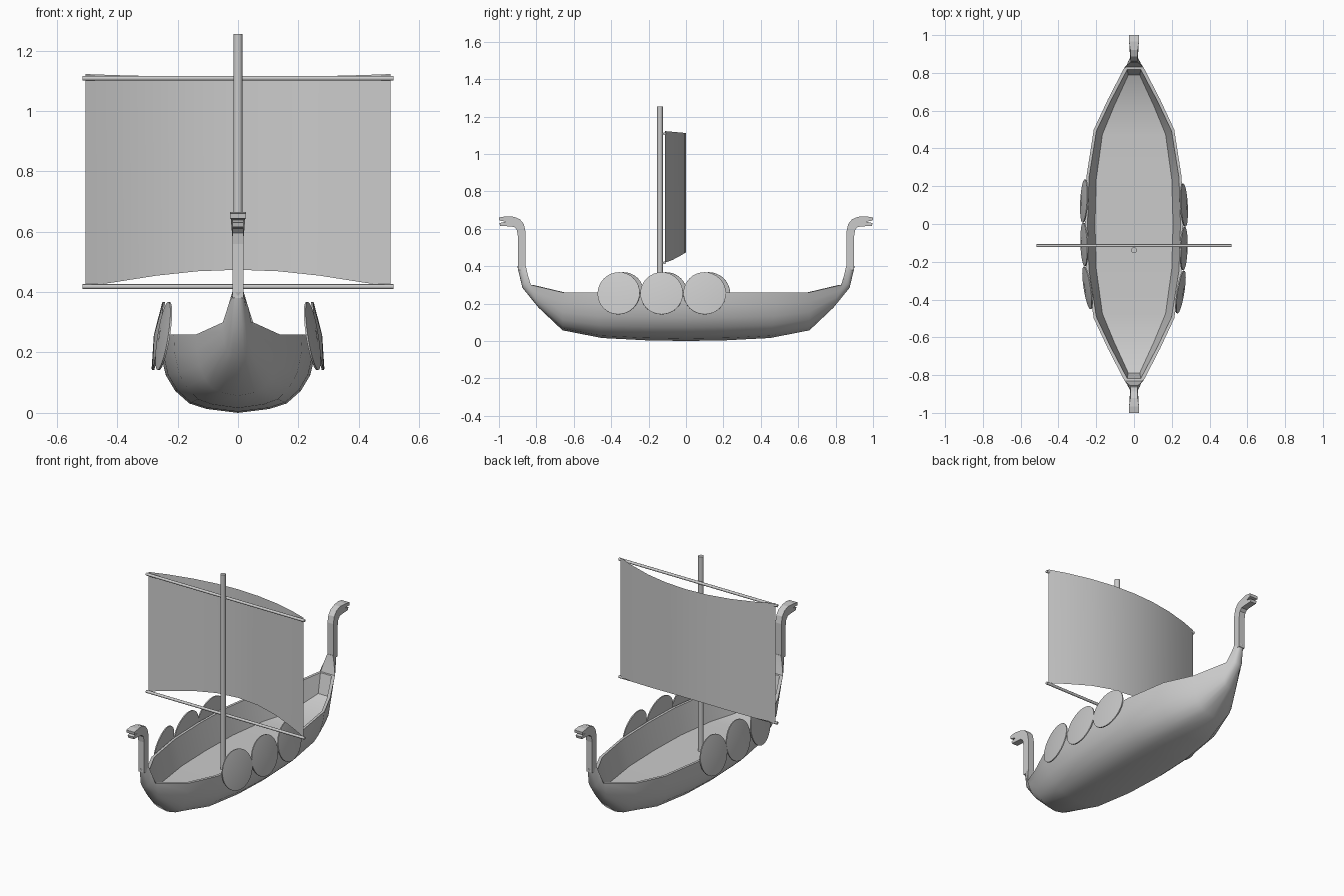
import bpy, bmesh, math
from mathutils import Matrix, Vector

if "Cube" in bpy.data.objects:
    bpy.data.objects.remove(bpy.data.objects["Cube"])


def make(name, verts, faces, smooth=None):
    me = bpy.data.meshes.new(name)
    me.from_pydata(verts, [], faces)
    bm = bmesh.new()
    bm.from_mesh(me)
    bmesh.ops.remove_doubles(bm, verts=bm.verts, dist=1e-5)
    bmesh.ops.recalc_face_normals(bm, faces=bm.faces)
    bm.to_mesh(me)
    bm.free()
    ob = bpy.data.objects.new(name, me)
    bpy.context.collection.objects.link(ob)
    if smooth:
        bpy.ops.object.select_all(action='DESELECT')
        ob.select_set(True)
        bpy.context.view_layer.objects.active = ob
        bpy.ops.object.shade_smooth_by_angle(angle=math.radians(smooth))
    return ob


def pole(name, a, b, r, sides=12):
    a, b = Vector(a), Vector(b)
    rot = (b - a).to_track_quat('Z', 'Y')
    ring = [rot @ Vector((r * math.cos(t), r * math.sin(t), 0))
            for t in (i * math.tau / sides for i in range(sides))]
    verts = [a + v for v in ring] + [b + v for v in ring]
    faces = [(i, (i + 1) % sides, (i + 1) % sides + sides, i + sides) for i in range(sides)]
    faces += [tuple(range(sides)), tuple(range(sides, 2 * sides))]
    return make(name, verts, faces, 40)


# Hull: stations of (rim x, y, z, keel y, z, floor z), mirrored fore and aft
half = [(.26, 0, .26, 0, 0, .11), (.252, .25, .26, .22, .004, .11),
        (.213, .5, .26, .45, .016, .11), (.138, .66, .26, .66, .057, .12),
        (.05, .83, .30, .79, .18, .19), (.034, .845, .35, .875, .285, 0),
        (.019, .856, .40, .902, .40, 0)]
stations = [(s[0], -s[1], s[2], -s[3], s[4], s[5]) for s in half[:0:-1]] + half
shape = [(1, 1), (.985, .75), (.92, .48), (.8, .28), (.62, .12), (.4, .05), (0, 0)]


def section(s):
    x, y, z, ky, kz, _ = s
    right = [Vector((x * fx, ky + (y - ky) * f, kz + (z - kz) * f)) for fx, f in shape]
    return right + [Vector((-v.x, v.y, v.z)) for v in right[-2::-1]]


def interior(s):
    x, y, z, _, _, fz = s
    xi = x - .014
    yi = y * .985
    right = [Vector((x, y, z)), Vector((xi, yi, z)), Vector((xi * .84, y * .95, fz))]
    return right + [Vector((-v.x, v.y, v.z)) for v in right[::-1]]


def loft(rows, verts, faces):
    base, n = len(verts), len(rows[0])
    for r in rows:
        verts.extend(r)
    for i in range(len(rows) - 1):
        for j in range(n - 1):
            k = base + i * n + j
            faces.append((k, k + 1, k + n + 1, k + n))


verts, faces = [], []
loft([section(s) for s in stations], verts, faces)
n = 2 * len(shape) - 1
last = (len(stations) - 1) * n
faces += [tuple(range(n)), tuple(range(last, last + n))]
inner = [interior(s) for s in stations[2:-2]]
loft(inner, verts, faces)
# end bulkheads and the tops of the two stems
for row in (inner[0], inner[-1]):
    k = len(verts)
    verts.extend(row)
    faces += [(k + 1, k + 2, k + 3, k + 4), (k, k + 1, k + 4, k + 5)]
for ends in (stations[:3], stations[-3:]):
    loft([[Vector((s[0], s[1], s[2])), Vector((-s[0], s[1], s[2]))] for s in ends], verts, faces)
make("hull", verts, faces, 35)

# Carved necks and heads at both ends
outline = [(.858, .38), (.858, .585), (.867, .625), (.888, .651), (.92, .664), (.965, .666),
           (1, .66), (.998, .644), (.962, .638), (.998, .63), (.994, .615), (.945, .613),
           (.92, .61), (.905, .595), (.899, .56), (.899, .38)]
m = len(outline)
for name, d in (("front_figurehead", -1), ("rear_figurehead", 1)):
    vs = []
    for side in (1, -1):
        for y, z in outline:
            w = .026 if z > .642 and y > .95 else .019
            vs.append((side * w, d * y, z))
    fs = [(i, (i + 1) % m, (i + 1) % m + m, i + m) for i in range(m)]
    fs += [tuple(range(m)), tuple(range(m, 2 * m))]
    make(name, vs, fs)

# Mast and yards
pole("mast", (0, -.139, .1), (0, -.139, 1.255), .015, 16)
pole("upper_yard", (-.515, -.115, 1.108), (.515, -.115, 1.108), .008)
pole("lower_yard", (-.515, -.115, .418), (.515, -.115, .418), .008)

# Billowing sail
xs = [-.505, -.41, -.27, -.135, 0, .135, .27, .41, .505]
rows = []
for x in xs:
    t = 1 - (x / .505) ** 2
    rows.append([Vector((x, -.112 + .112 * t, 1.122 - .01 * t)),
                 Vector((x, -.112 + .112 * t, .419 + .055 * t ** 1.3))])
verts, faces = [], []
loft(rows, verts, faces)
make("sail", verts, faces, 40)

# Shields: shallow cones leaning against the rim
N = 32
for side, label, shift in ((1, "right", 0), (-1, "left", .022)):
    for i, (y, x, yaw) in enumerate(((-.36, .247, -9), (-.13, .264, -2), (.1, .265, 3))):
        mat = (Matrix.Translation((x, y + shift, .255))
               @ Matrix.Rotation(math.radians(yaw), 4, 'Z')
               @ Matrix.Rotation(math.radians(-9), 4, 'Y'))
        local = [(dx, .114 * math.cos(a), .114 * math.sin(a)) for dx in (-.004, .002)
                 for a in (k * math.tau / N for k in range(N))] + [(.014, 0, 0)]
        vs = [mat @ Vector(p) for p in local]
        vs = [Vector((v.x * side, v.y, v.z)) for v in vs]
        fs = [tuple(range(N))]
        for k in range(N):
            q = (k + 1) % N
            fs += [(k, q, q + N, k + N), (k + N, q + N, 2 * N)]
        make(f"{label}_shield_{i + 1}", vs, fs, 30)
